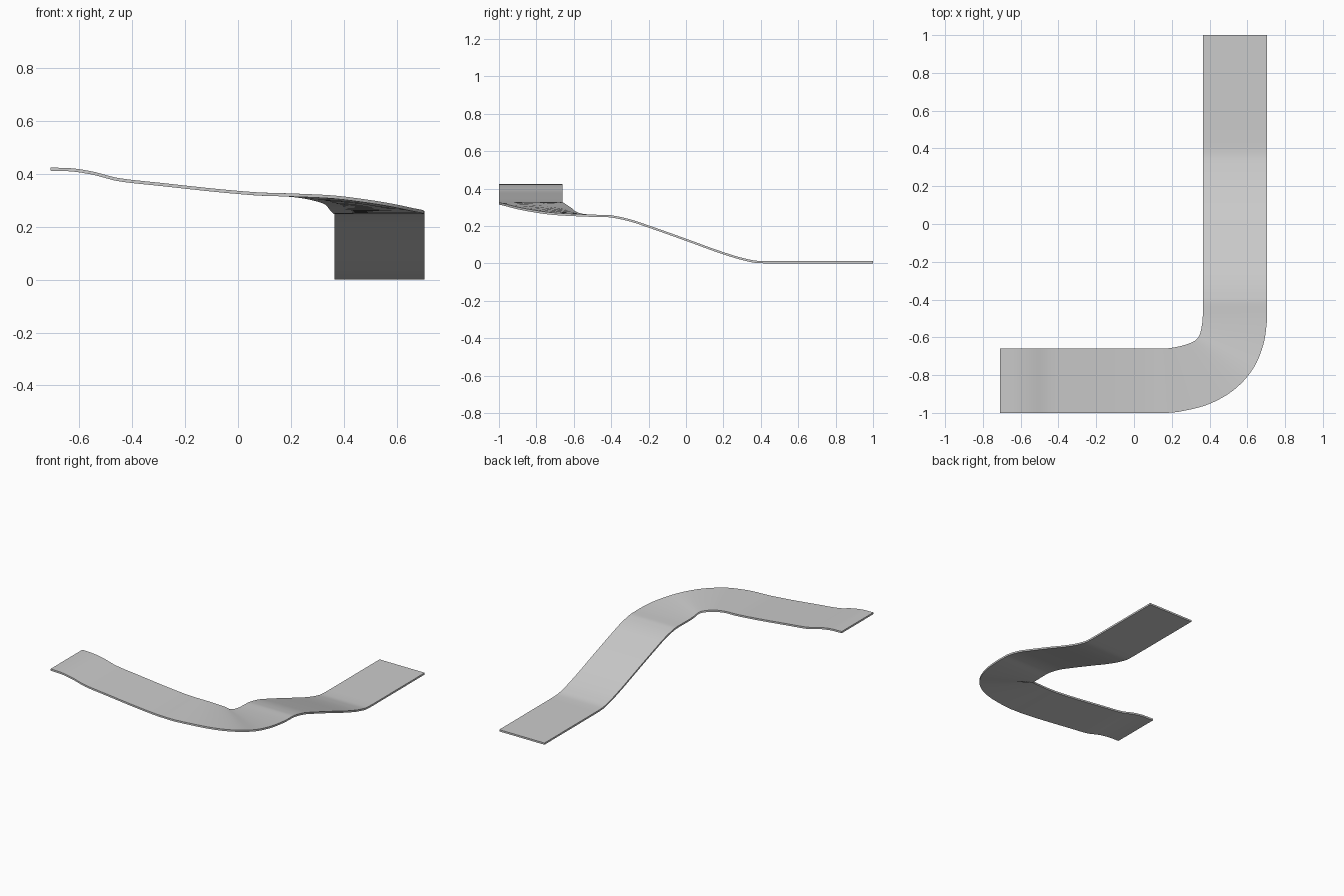
import bpy, bmesh

if "Cube" in bpy.data.objects:
    bpy.data.objects.remove(bpy.data.objects["Cube"])

THICK = 0.012
STEPS = 5

# Left leg (x, top z), running along x
left_leg = [(-.71, .424), (-.64, .422), (-.56, .411), (-.45, .384),
            (-.3, .367), (0, .336), (.1, .329)]
# Bend: inner edge x, y, z then outer edge x, y, z
bend = [(.15, -.66, .328, .17, -1, .327),
        (.22, -.652, .323, .34, -.972, .32),
        (.29, -.633, .31, .48, -.912, .304),
        (.33, -.612, .296, .59, -.82, .286),
        (.348, -.585, .275, .66, -.71, .271),
        (.358, -.545, .264, .695, -.59, .264),
        (.364, -.49, .26, .705, -.48, .26)]
# Right leg (y, top z), running along y
right_leg = [(-.42, .259), (-.37, .252), (-.3, .236), (-.2, .203), (0, .132),
             (.2, .06), (.3, .03), (.38, .014), (.45, .012), (1, .012)]

stations = [(x, -.66, z, x, -1, z) for x, z in left_leg] + bend
stations += [(.365, y, z, .705, y, z) for y, z in right_leg]


def smooth_path(rows):
    """Monotone cubic interpolation through the stations."""
    n = len(rows)
    h = [sum((a - b) ** 2 for a, b in zip(rows[i], rows[i + 1])) ** .5
         for i in range(n - 1)]
    d = [[(b - a) / h[i] for a, b in zip(rows[i], rows[i + 1])]
         for i in range(n - 1)]
    m = [d[0]]
    for i in range(1, n - 1):
        m.append([2 * p * q / (p + q) if p * q > 0 else 0
                  for p, q in zip(d[i - 1], d[i])])
    m.append(d[-1])
    out = []
    for i in range(n - 1):
        for k in range(STEPS):
            t = k / STEPS
            a, b = (1 + 2 * t) * (1 - t) ** 2, t * t * (3 - 2 * t)
            c, e = t * (1 - t) ** 2 * h[i], t * t * (t - 1) * h[i]
            out.append([a * p + b * q + c * u + e * v for p, q, u, v
                        in zip(rows[i], rows[i + 1], m[i], m[i + 1])])
    return out + [rows[-1]]


# Ribbon: a thin rectangular section swept along both edges
bm = bmesh.new()
rings = []
for ix, iy, iz, ox, oy, oz in smooth_path(stations):
    rings.append([bm.verts.new(p) for p in (
        (ix, iy, iz), (ox, oy, oz), (ox, oy, oz - THICK), (ix, iy, iz - THICK))])
for r, s in zip(rings, rings[1:]):
    for j in range(4):
        k = (j + 1) % 4
        bm.faces.new((r[j], r[k], s[k], s[j]))
bm.faces.new(rings[0])
bm.faces.new(rings[-1])
bmesh.ops.recalc_face_normals(bm, faces=bm.faces)

mesh = bpy.data.meshes.new("road_ribbon")
bm.to_mesh(mesh)
bm.free()
road = bpy.data.objects.new("road_ribbon", mesh)
bpy.context.collection.objects.link(road)

grey = bpy.data.materials.new("light grey")
grey.diffuse_color = (.6, .6, .6, 1)
grey.use_nodes = True
grey.node_tree.nodes["Principled BSDF"].inputs["Base Color"].default_value = grey.diffuse_color
mesh.materials.append(grey)

bpy.context.view_layer.objects.active = road
road.select_set(True)
bpy.ops.object.shade_smooth_by_angle()
